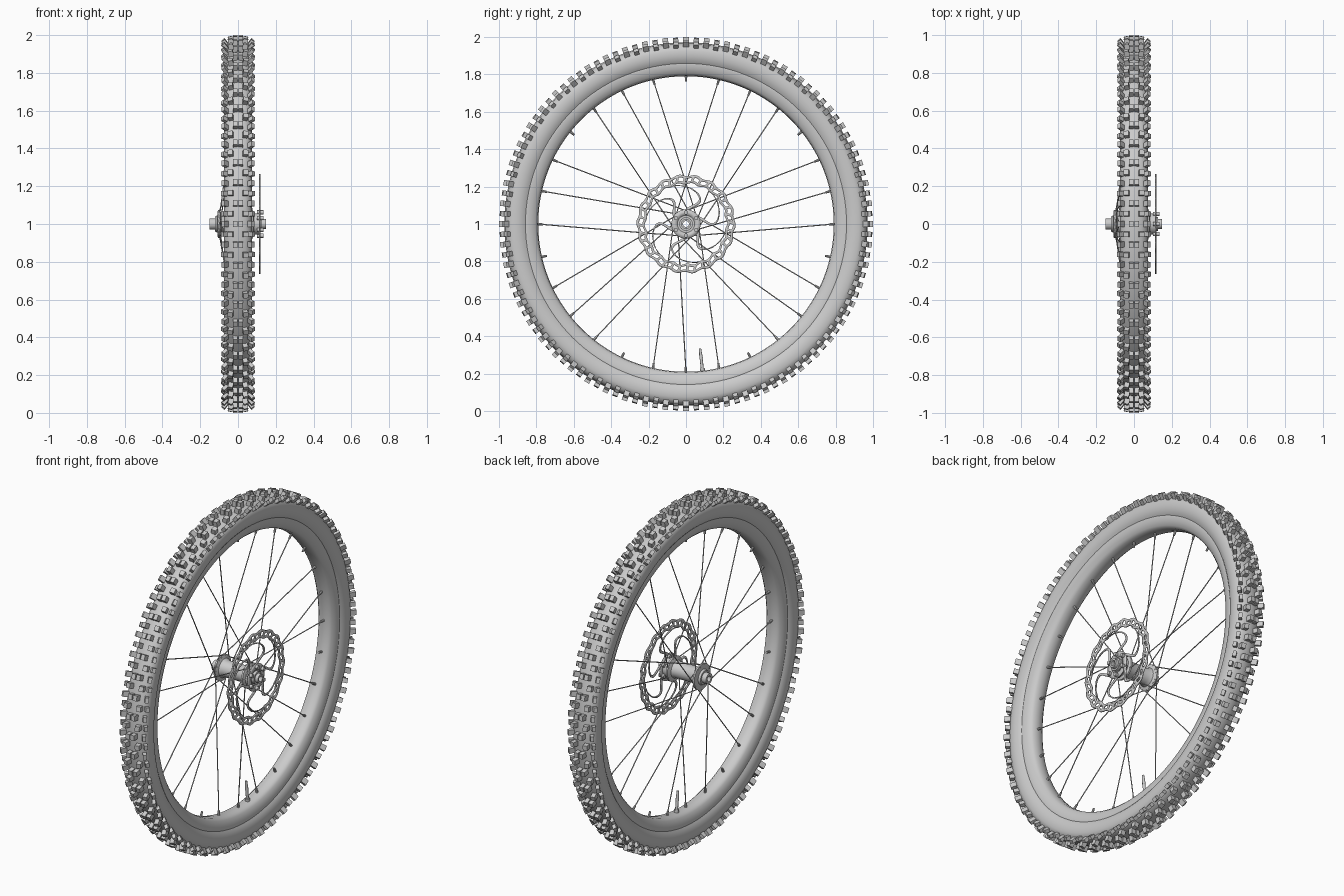
import bpy, bmesh
from math import sin, cos, pi, radians
from mathutils import Vector, Matrix

if "Cube" in bpy.data.objects:
    bpy.data.objects.remove(bpy.data.objects["Cube"])

GREY = (0.6, 0.6, 0.6, 1)
grey = bpy.data.materials.new("plain grey")
grey.use_nodes = True
grey.diffuse_color = GREY
grey.node_tree.nodes["Principled BSDF"].inputs["Base Color"].default_value = GREY
AXLE = Vector((0, 0, 1))


def finish(name, bm, sharp=35):
    """Turn a bmesh built around the axle into a shaded object."""
    bmesh.ops.recalc_face_normals(bm, faces=bm.faces)
    mesh = bpy.data.meshes.new(name)
    bm.to_mesh(mesh)
    bm.free()
    for p in mesh.polygons:
        p.use_smooth = True
    mesh.set_sharp_from_angle(angle=radians(sharp))
    mesh.materials.append(grey)
    obj = bpy.data.objects.new(name, mesh)
    obj.location = AXLE
    bpy.context.collection.objects.link(obj)
    return obj


def polar(x, r, a):
    return Vector((x, r * cos(a), r * sin(a)))


def lathe(name, profile, steps, sharp=35):
    """Revolve a closed (x, radius) profile around the axle."""
    bm = bmesh.new()
    rings = [[bm.verts.new(polar(x, r, 2 * pi * i / steps)) for x, r in profile]
             for i in range(steps)]
    n = len(profile)
    for i, ring in enumerate(rings):
        nxt = rings[(i + 1) % steps]
        for j in range(n):
            k = (j + 1) % n
            bm.faces.new((ring[j], ring[k], nxt[k], nxt[j]))
    return finish(name, bm, sharp)


def mirrored(half):
    return half + [(-x, r) for x, r in reversed(half) if x != 0]


def rod(bm, a, b, r1, r2=None, sides=8):
    d = b - a
    m = Matrix.Translation((a + b) / 2) @ d.to_track_quat('Z', 'Y').to_matrix().to_4x4()
    bmesh.ops.create_cone(bm, cap_ends=True, segments=sides, radius1=r1,
                          radius2=r1 if r2 is None else r2, depth=d.length, matrix=m)


# Tyre carcass and rim
lathe("tyre", mirrored([(-.05, .85), (-.064, .868), (-.072, .895), (-.073, .925),
                        (-.064, .95), (-.04, .965), (0, .971)]), 128, 50)
lathe("rim", mirrored([(-.045, .875), (-.056, .865), (-.057, .852), (-.053, .83),
                       (-.043, .806), (-.03, .794), (0, .79)]), 128, 50)

# Tread knobs: x, radius, tilt, width, height, length for the two alternating rows
ROWS = 112
EVEN = [(.015, .983, 0, .024, .034, .03), (.066, .962, 38, .02, .042, .03)]
ODD = [(.038, .977, 12, .026, .036, .028), (.069, .955, 50, .02, .036, .026)]
bm = bmesh.new()
for i in range(ROWS):
    turn = Matrix.Rotation(2 * pi * i / ROWS, 4, 'X')
    for x, r, tilt, w, h, length in (ODD if i % 2 else EVEN):
        for s in (-1, 1):
            m = (turn @ Matrix.Translation((s * x, 0, r))
                 @ Matrix.Rotation(radians(s * tilt), 4, 'Y')
                 @ Matrix.Diagonal((w, length, h, 1)))
            top = bmesh.ops.create_cube(bm, size=1, matrix=m)
finish("tread_knobs", bm, 20)

# Hollow hub shell with two flanges and end caps
lathe("hub", [(-.15, .016), (-.15, .03), (-.122, .03), (-.122, .04), (-.11, .045),
              (-.106, .075), (-.096, .075), (-.088, .054), (-.07, .046), (.05, .046),
              (.062, .05), (.07, .072), (.08, .072), (.086, .056), (.112, .056),
              (.112, .036), (.128, .036), (.128, .026), (.147, .026), (.147, .016)], 40)

# Spokes and nipples: every fourth hole carries only a nipple
HOLES = 28
LACING = {1: (-.1, -80), 2: (.075, -40), 3: (-.1, 80)}
spokes, nipples = bmesh.new(), bmesh.new()
for i in range(HOLES):
    a = pi / 2 + 2 * pi * i / HOLES
    seat = polar(0, .795, a)
    inward = polar(0, -1, a)
    if i % 4:
        x, swing = LACING[i % 4]
        root = polar(x, .066, a + radians(swing))
        rod(spokes, root, seat, .003, sides=6)
        rod(spokes, root - Vector((.008, 0, 0)), root + Vector((.008, 0, 0)), .005)
        inward = (root - seat).normalized()
    rod(nipples, seat, seat + inward * .032, .0075, .0055)
finish("spokes", spokes)
finish("spoke_nipples", nipples)

# Valve: collar nut, stem and cap
bm = bmesh.new()
a = pi / 2 + 2 * pi * 14.5 / HOLES
for r1, r2, w1, w2 in ((.8, .775, .013, .013), (.78, .715, .008, .008), (.725, .67, .0095, .006)):
    rod(bm, polar(0, r1, a), polar(0, r2, a), w1, w2, 12)
finish("valve", bm)

# Brake disc: scalloped, slotted braking band
DISC_X, LOBES, STEPS = .115, 18, 12
COLS = LOBES * STEPS
bm = bmesh.new()
cols = []
for i in range(COLS):
    a = 2 * pi * i / COLS
    wave = .005 * cos(LOBES * a)
    radii = (.216 + wave, .229 + wave, .247 + wave, .261 + wave)
    cols.append([bm.verts.new(polar(DISC_X, r, a - 1.2 * (r - .238))) for r in radii])
for i in range(COLS):
    p, q = cols[i], cols[(i + 1) % COLS]
    for j in range(3):
        if j != 1 or i % STEPS in (0, 1, 6, 7):
            bm.faces.new((p[j], p[j + 1], q[j + 1], q[j]))

# Carrier ring and curved arms of the disc
ARMS, CURVE = 6, 10
inner = [[bm.verts.new(polar(DISC_X, r, 2 * pi * i / 48)) for r in (.046, .078)]
         for i in range(48)]
for i in range(48):
    p, q = inner[i], inner[(i + 1) % 48]
    bm.faces.new((p[0], p[1], q[1], q[0]))
for k in range(ARMS):
    last = None
    for j in range(CURVE + 1):
        t = j / CURVE
        r = .07 + .152 * t
        a = 2 * pi * k / ARMS + pi / 2 - 0.75 * sin(pi * t * .85) + 0.75 * t * t
        half = (.013 - .006 * sin(pi * t)) / r
        pair = [bm.verts.new(polar(DISC_X, r, a + s * half)) for s in (-1, 1)]
        if last:
            bm.faces.new((last[0], pair[0], pair[1], last[1]))
        last = pair
disc = finish("brake_disc", bm)
thick = disc.modifiers.new("thickness", 'SOLIDIFY')
thick.thickness = .006
thick.offset = 0

# Disc bolts
bm = bmesh.new()
for k in range(6):
    a = 2 * pi * k / 6 + pi / 2
    rod(bm, polar(.1, .062, a), polar(.134, .062, a), .011, sides=12)
finish("disc_bolts", bm)
